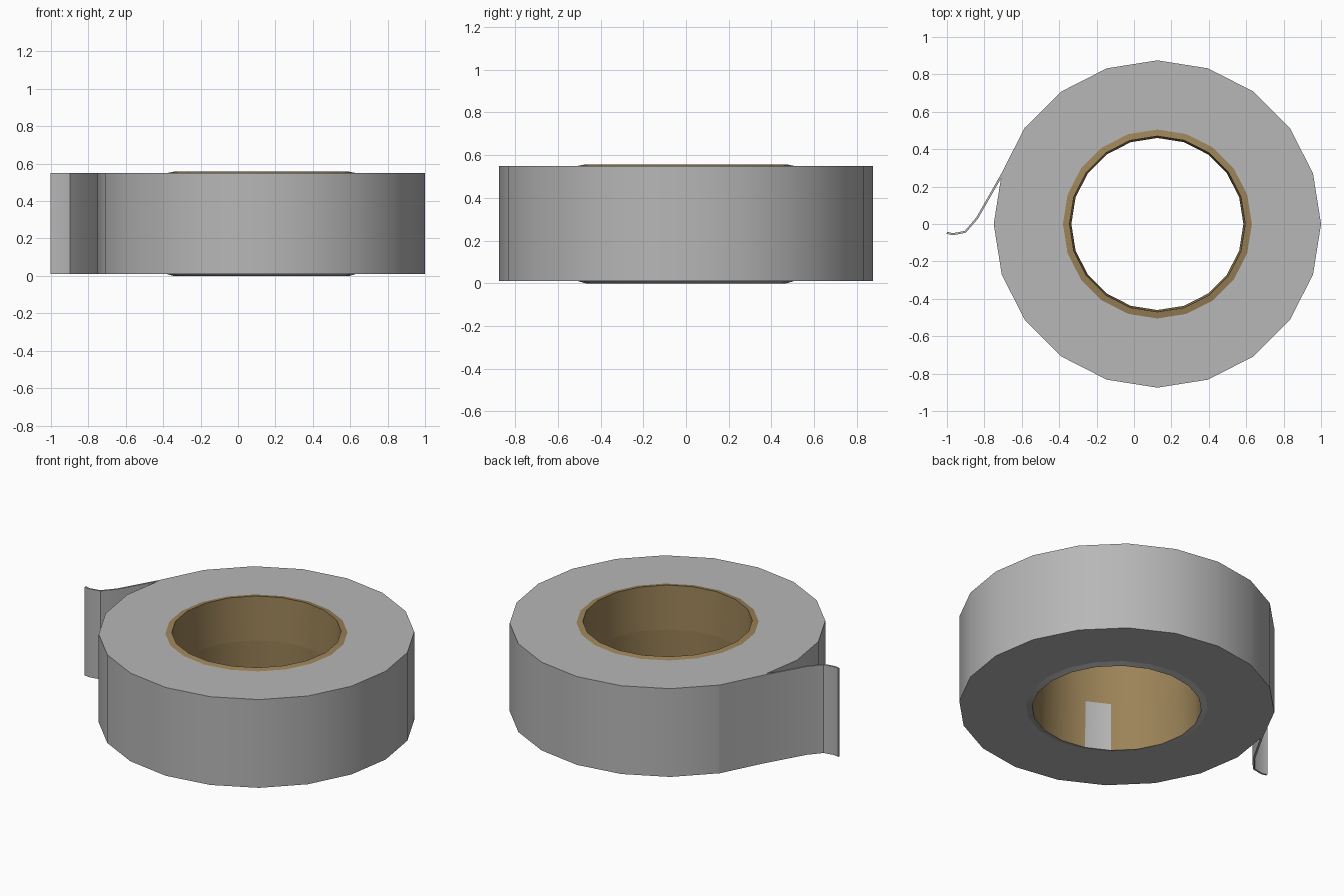
import bpy, bmesh, math

if "Cube" in bpy.data.objects:
    bpy.data.objects.remove(bpy.data.objects["Cube"])

SIDES = 20
CX = 0.125
Z0, Z1 = 0.01, 0.55


def material(name, color):
    m = bpy.data.materials.new(name)
    m.diffuse_color = (*color, 1)
    m.use_nodes = True
    m.node_tree.nodes["Principled BSDF"].inputs["Base Color"].default_value = m.diffuse_color
    return m


gold = material("cardboard", (0.33, 0.227, 0.098))
grey = material("tape_grey", (0.473, 0.473, 0.473))


def finish(bm, name, mats, thickness=0):
    mesh = bpy.data.meshes.new(name)
    bm.to_mesh(mesh)
    bm.free()
    for m in mats:
        mesh.materials.append(m)
    ob = bpy.data.objects.new(name, mesh)
    bpy.context.collection.objects.link(ob)
    bpy.ops.object.select_all(action='DESELECT')
    ob.select_set(True)
    bpy.context.view_layer.objects.active = ob
    if thickness:
        mod = ob.modifiers.new("thickness", 'SOLIDIFY')
        mod.thickness = thickness
        mod.offset = -1
        bpy.ops.object.modifier_apply(modifier=mod.name)
    bpy.ops.object.shade_smooth_by_angle(angle=math.radians(30))
    return ob


def lathe(name, strips, mats):
    """Spin strips of (radius, z) points; shading breaks between strips."""
    bm = bmesh.new()
    for strip in strips:
        rings = [[bm.verts.new((CX + r * math.cos(i * math.tau / SIDES),
                                r * math.sin(i * math.tau / SIDES), z))
                  for i in range(SIDES)] for r, z in strip]
        for a, b in zip(rings, rings[1:]):
            for i in range(SIDES):
                j = (i + 1) % SIDES
                bm.faces.new((a[i], b[i], b[j], a[j]))
    return finish(bm, name, mats)


# Wound tape, with the chamfered underside as its own strip
lathe("tape_roll", [[(0.505, Z1), (0.875, Z1), (0.875, Z0), (0.505, Z0)],
                    [(0.505, Z0), (0.47, 0)]], [grey])

# Cardboard core: slightly waisted bore and top chamfer
core = lathe("cardboard_core", [[(0.47, 0), (0.46, 0.29)],
                                [(0.46, 0.29), (0.47, 0.557)],
                                [(0.47, 0.557), (0.505, Z1)]], [gold, grey])
# Single grey facet low on the bore
core.data.polygons[13].material_index = 1


# Loose end: follows the last facet of the roll, then peels off
def on_roll(deg, r=0.8765):
    a = math.radians(deg)
    return CX + r * math.cos(a), r * math.sin(a)


path = [on_roll(144), on_roll(162), (-0.843, 0.035), (-0.905, -0.037),
        (-0.968, -0.049), (-1.0, -0.042)]
bm = bmesh.new()
low = [bm.verts.new((x, y, Z0)) for x, y in path]
high = [bm.verts.new((x, y, Z1)) for x, y in path]
for i in range(len(path) - 1):
    bm.faces.new((low[i], low[i + 1], high[i + 1], high[i]))
finish(bm, "loose_tape_end", [grey], thickness=0.011)
